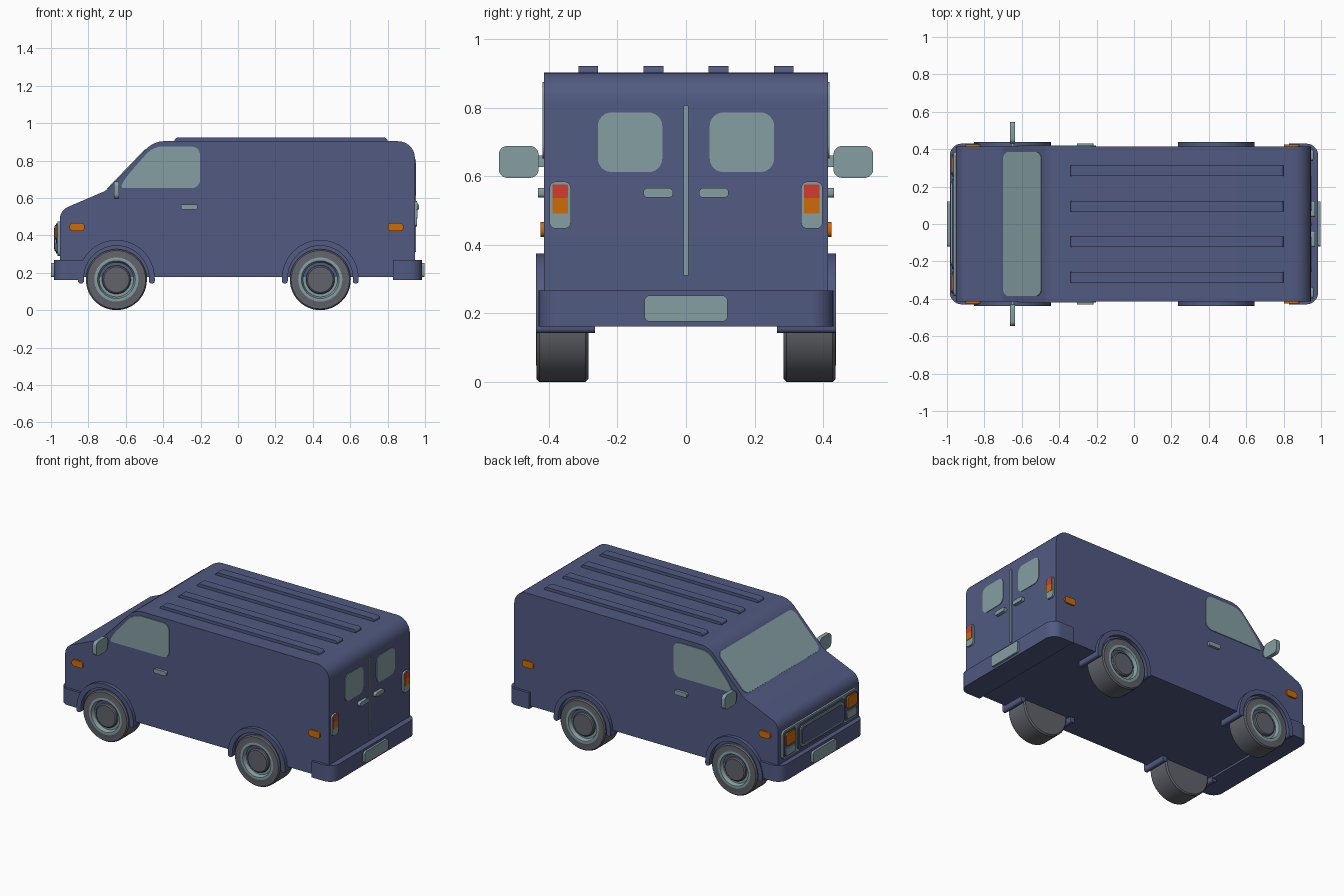
import bpy, bmesh, math
from mathutils import Vector

if "Cube" in bpy.data.objects:
    bpy.data.objects.remove(bpy.data.objects["Cube"])

def material(name, rgb):
    m = bpy.data.materials.new(name)
    m.diffuse_color = (*rgb, 1)
    m.use_nodes = True
    m.node_tree.nodes["Principled BSDF"].inputs["Base Color"].default_value = m.diffuse_color
    return m

NAVY = material("navy paint", (0.082, 0.102, 0.220))
TEAL = material("pale teal trim", (0.235, 0.345, 0.365))
GREY = material("tyre grey", (0.120, 0.125, 0.145))
ORANGE = material("orange lamp", (0.620, 0.145, 0.002))
RED = material("red lamp", (0.650, 0.045, 0.030))

MAPS = {'x': lambda a, b, d: (d, a, b),
        'y': lambda a, b, d: (a, d, b),
        'z': lambda a, b, d: (a, b, d)}

def rounded(pts, n=7):
    """Round the corners of a polygon of (a, b, tangent length)."""
    out = []
    for i, (a, b, t) in enumerate(pts):
        p = Vector((a, b))
        if t == 0:
            out.append(p)
            continue
        d1 = (Vector(pts[i - 1][:2]) - p).normalized() * t
        d2 = (Vector(pts[(i + 1) % len(pts)][:2]) - p).normalized() * t
        p0, p1, p2, p3 = p + d1, p + d1 * 0.448, p + d2 * 0.448, p + d2
        for k in range(n + 1):
            s = k / n
            out.append(p0 * (1-s)**3 + p1 * 3*s*(1-s)**2 + p2 * 3*s*s*(1-s) + p3 * s**3)
    return out

def finish(name, bm, mats):
    bmesh.ops.remove_doubles(bm, verts=bm.verts, dist=1e-5)
    bmesh.ops.recalc_face_normals(bm, faces=bm.faces)
    me = bpy.data.meshes.new(name)
    bm.to_mesh(me)
    bm.free()
    for m in mats:
        me.materials.append(m)
    ob = bpy.data.objects.new(name, me)
    bpy.context.collection.objects.link(ob)
    bpy.context.view_layer.objects.active = ob
    ob.select_set(True)
    bpy.ops.object.shade_smooth_by_angle(angle=math.radians(32))
    ob.select_set(False)
    return ob

def prism(name, pts, axis, d0, d1, mat):
    """Extrude a 2D outline between two depths along an axis (or mapping)."""
    f = MAPS.get(axis, axis)
    bm = bmesh.new()
    lo = [bm.verts.new(f(a, b, d0)) for a, b in pts]
    hi = [bm.verts.new(f(a, b, d1)) for a, b in pts]
    bm.faces.new(lo)
    bm.faces.new(hi)
    for i in range(len(pts)):
        bm.faces.new((lo[i - 1], lo[i], hi[i], hi[i - 1]))
    return finish(name, bm, [mat])

def rect(a0, a1, b0, b1, r):
    return rounded([(a0, b0, r), (a1, b0, r), (a1, b1, r), (a0, b1, r)])

def plate(name, a0, a1, b0, b1, r, axis, d0, d1, mat):
    return prism(name, rect(a0, a1, b0, b1, r), axis, d0, d1, mat)

# Body shell
prism("body", rounded([(-0.953, 0.176, 0), (-0.953, 0.533, 0.045), (-0.703, 0.64, 0.02),
      (-0.45, 0.903, 0.05), (0.946, 0.903, 0.09), (0.946, 0.176, 0)]), 'y', -0.414, 0.414, NAVY)

# Roof ribs
for i, y in enumerate((-0.285, -0.095, 0.095, 0.285)):
    prism(f"roof_rib_{i}", rounded([(-0.34, 0.895, 0), (-0.34, 0.922, 0.018),
          (0.80, 0.922, 0.018), (0.80, 0.895, 0)]), 'y', y - 0.029, y + 0.029, NAVY)

# Windshield plate lying on the sloped front
u = Vector((0.253, 0, 0.263)).normalized()
nrm = Vector((-u.z, 0, u.x))
mid = Vector((-0.595, 0, 0.752))
plate("windshield", -0.385, 0.385, -0.147, 0.147, 0.04,
      lambda a, b, d: mid + u * b + nrm * d + Vector((0, a, 0)), -0.004, 0.005, TEAL)

# Bumpers and number plates
for s, end in ((-1, "front"), (1, "rear")):
    prism(f"{end}_bumper", rounded([(s * 0.828, -0.43, 0), (s * 0.985, -0.43, 0.065),
          (s * 0.985, 0.43, 0.065), (s * 0.828, 0.43, 0)]), 'z', 0.162, 0.267, NAVY)
    plate(f"{end}_number_plate", -0.121, 0.121, 0.176, 0.252, 0.015, 'x',
          s * 0.98, s * (1.0 if s < 0 else 0.998), TEAL)

# Grille: surround, grille panel, trim and inner panel
plate("grille_surround", -0.385, 0.385, 0.29, 0.475, 0.025, 'x', -0.95, -0.966, TEAL)
plate("grille_panel", -0.24, 0.24, 0.302, 0.463, 0.025, 'x', -0.95, -0.974, NAVY)
plate("grille_trim", -0.222, 0.222, 0.315, 0.45, 0.025, 'x', -0.95, -0.981, TEAL)
plate("grille_inner", -0.208, 0.208, 0.327, 0.438, 0.02, 'x', -0.95, -0.984, NAVY)

# Rear door centre strip
plate("rear_door_strip", -0.008, 0.008, 0.31, 0.806, 0.003, 'x', 0.94, 0.952, TEAL)

def wheel(name, cx, s):
    """Lathe a tyre with recessed rim and hub cap, coloured by ring."""
    prof = [(0, 0.285, 0), (0.155, 0.285, 0), (0.163, 0.293, 0), (0.163, 0.428, 0),
            (0.156, 0.436, 0), (0.118, 0.436, 0), (0.112, 0.438, 1), (0.101, 0.436, 1),
            (0.092, 0.412, 1), (0.077, 0.412, 1), (0.075, 0.424, 0), (0.068, 0.430, 0),
            (0, 0.430, 0)]
    n = 48
    bm = bmesh.new()
    rings = [[bm.verts.new((cx + r * math.cos(2 * math.pi * k / n), s * y,
              0.163 + r * math.sin(2 * math.pi * k / n))) for k in range(n)]
             if r else [bm.verts.new((cx, s * y, 0.163))] for r, y, m in prof]
    for i in range(1, len(prof)):
        A, B = rings[i - 1], rings[i]
        for k in range(n):
            j = (k + 1) % n
            if len(A) == 1:
                f = bm.faces.new((A[0], B[k], B[j]))
            elif len(B) == 1:
                f = bm.faces.new((A[k], A[j], B[0]))
            else:
                f = bm.faces.new((A[k], A[j], B[j], B[k]))
            f.material_index = prof[i][2]
    finish(name, bm, [GREY, TEAL])

def arch(name, cx, s):
    """Wheel arch band with short rounded legs."""
    def arc(r, rev):
        a = [(cx + r * math.cos(math.pi * k / 32), 0.17 + r * math.sin(math.pi * k / 32), 0)
             for k in range(33)]
        return a[::-1] if rev else a
    pts = ([(cx + 0.205, 0.143, 0.012)] + arc(0.205, False) + [(cx - 0.205, 0.143, 0.012)]
           + [(cx - 0.174, 0.143, 0.012)] + arc(0.174, True) + [(cx + 0.174, 0.143, 0.012)])
    prism(name, rounded(pts, 4), 'y', s * 0.265, s * 0.438, NAVY)

for s, side in ((-1, "right"), (1, "left")):
    # Wheels and arches
    for cx, end in ((-0.65, "front"), (0.44, "rear")):
        wheel(f"{end}_{side}_wheel", cx, s)
        arch(f"{end}_{side}_wheel_arch", cx, s)

    # Cab side window
    prism(f"{side}_cab_window", rounded([(-0.63, 0.652, 0.02), (-0.60, 0.71, 0.03),
          (-0.455, 0.875, 0.05), (-0.203, 0.875, 0.045), (-0.203, 0.652, 0.045)]),
          'y', s * 0.41, s * 0.419, TEAL)
    # Door handle and side marker lamps
    plate(f"{side}_door_handle", -0.305, -0.217, 0.538, 0.566, 0.01, 'y',
          s * 0.41, s * 0.431, TEAL)
    plate(f"front_{side}_marker", -0.90, -0.82, 0.423, 0.466, 0.018, 'y',
          s * 0.41, s * 0.424, ORANGE)
    plate(f"rear_{side}_marker", 0.802, 0.884, 0.423, 0.466, 0.018, 'y',
          s * 0.41, s * 0.424, ORANGE)

    # Mirror on a short stem
    plate(f"{side}_mirror", s * 0.43, s * 0.546, 0.595, 0.688, 0.025, 'x', -0.663, -0.637, TEAL)
    plate(f"{side}_mirror_stem", s * 0.40, s * 0.44, 0.627, 0.66, 0.004, 'x',
          -0.658, -0.642, TEAL)

    # Headlamp and lower lamp
    plate(f"{side}_lamp_bezel", s * 0.255, s * 0.375, 0.302, 0.463, 0.015, 'x',
          -0.95, -0.970, NAVY)
    plate(f"{side}_headlamp", s * 0.265, s * 0.365, 0.378, 0.455, 0.015, 'x',
          -0.95, -0.978, ORANGE)
    plate(f"{side}_lower_lamp", s * 0.265, s * 0.365, 0.312, 0.36, 0.012, 'x',
          -0.95, -0.976, TEAL)

    # Rear window, handle and tail lamp
    plate(f"{side}_rear_window", s * 0.069, s * 0.257, 0.612, 0.786, 0.04, 'x',
          0.94, 0.950, TEAL)
    plate(f"{side}_rear_handle", s * 0.038, s * 0.124, 0.538, 0.565, 0.011, 'x',
          0.94, 0.967, TEAL)
    plate(f"{side}_tail_lamp_base", s * 0.336, s * 0.398, 0.447, 0.584, 0.018, 'x',
          0.94, 0.958, TEAL)
    plate(f"{side}_brake_lamp", s * 0.344, s * 0.390, 0.536, 0.576, 0.004, 'x',
          0.94, 0.960, RED)
    plate(f"{side}_turn_lamp", s * 0.344, s * 0.390, 0.491, 0.536, 0.004, 'x',
          0.94, 0.960, ORANGE)
